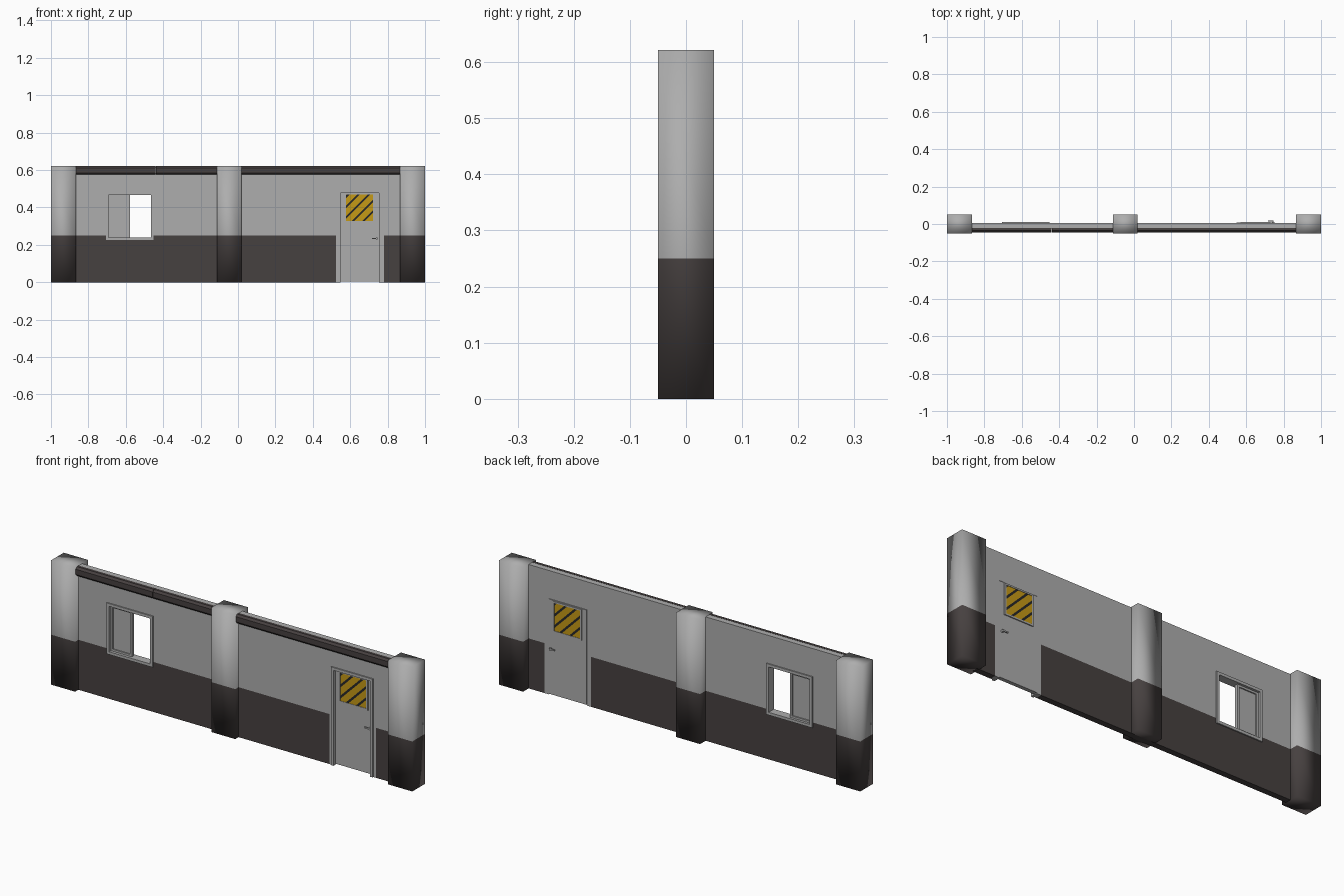
import bpy, bmesh, math
from mathutils import Vector

if "Cube" in bpy.data.objects:
    bpy.data.objects.remove(bpy.data.objects["Cube"])


def material(name, rgb):
    m = bpy.data.materials.new(name)
    m.diffuse_color = (*rgb, 1)
    m.use_nodes = True
    m.node_tree.nodes["Principled BSDF"].inputs["Base Color"].default_value = m.diffuse_color
    return m


LIGHT = material("light grey plaster", (0.42, 0.42, 0.42))
DARK = material("dark brown paint", (0.062, 0.052, 0.051))
YELLOW = material("warning yellow", (0.56, 0.32, 0.008))
BLACK = material("stripe black", (0.02, 0.02, 0.02))


def add_box(bm, x0, x1, y0, y1, z0, z1):
    v = bmesh.ops.create_cube(bm, size=1)["verts"]
    for p in v:
        p.co = Vector((x1 if p.co.x > 0 else x0,
                       y1 if p.co.y > 0 else y0,
                       z1 if p.co.z > 0 else z0))


def finish(bm, name, mats, rule=None, smooth=False):
    bmesh.ops.recalc_face_normals(bm, faces=bm.faces[:])
    for f in bm.faces:
        f.smooth = smooth
        if rule:
            f.material_index = rule(f.calc_center_median())
    me = bpy.data.meshes.new(name)
    bm.to_mesh(me)
    bm.free()
    for m in mats:
        me.materials.append(m)
    ob = bpy.data.objects.new(name, me)
    bpy.context.collection.objects.link(ob)
    return ob


def boxes(name, mat, *dims):
    bm = bmesh.new()
    for d in dims:
        add_box(bm, *d)
    return finish(bm, name, [mat])


def cut(bm, co, no):
    bmesh.ops.bisect_plane(bm, geom=bm.verts[:] + bm.edges[:] + bm.faces[:],
                           plane_co=co, plane_no=no)


def frame(name, mat, x0, x1, z0, z1, t, y0, y1, bottom=True):
    zb = z0 + t if bottom else z0
    parts = [(x0, x0 + t, y0, y1, zb, z1 - t), (x1 - t, x1, y0, y1, zb, z1 - t),
             (x0, x1, y0, y1, z1 - t, z1)]
    if bottom:
        parts.append((x0, x1, y0, y1, z0, z0 + t))
    return boxes(name, mat, *parts)


TOP, SPLIT = 0.622, 0.25

# Pillars: softly shaded boxes with a dark lower part
for side, x in (("left", -1), ("middle", -0.113), ("right", 0.867)):
    bm = bmesh.new()
    add_box(bm, x, x + 0.133, -0.05, 0.05, 0, TOP)
    cut(bm, (0, 0, SPLIT), (0, 0, 1))
    finish(bm, side + "_pillar", [LIGHT, DARK], lambda c: int(c.z < SPLIT), True)

# Wall panel with window and door openings, dark below the split
xs = [-0.88, -0.70, -0.457, 0.523, 0.545, 0.755, 0.78, 0.88]
zs = [0, 0.235, SPLIT, 0.47, 0.48, TOP - 0.002]
bm = bmesh.new()
grid = [[bm.verts.new((x, -0.009, z)) for z in zs] for x in xs]
for i in range(len(xs) - 1):
    for j in range(len(zs) - 1):
        window = i == 1 and j in (1, 2)
        door = i == 4 and j < 4
        if not (window or door):
            bm.faces.new((grid[i][j], grid[i + 1][j], grid[i + 1][j + 1], grid[i][j + 1]))
wall = finish(bm, "wall", [LIGHT, DARK],
              lambda c: int(c.z < SPLIT and not 0.523 < c.x < 0.78))
mod = wall.modifiers.new("thickness", "SOLIDIFY")
mod.thickness, mod.offset = 0.03, 0

# Dark rail along the top of the front, in three lengths
profile = [(-0.022, 0.621), (-0.036, 0.621), (-0.045, 0.611), (-0.045, 0.585),
           (-0.036, 0.575), (-0.022, 0.575)]
for n, (x0, x1) in enumerate(((-0.88, -0.441), (-0.439, -0.10), (0.01, 0.88))):
    bm = bmesh.new()
    f = bm.faces.new([bm.verts.new((x0, y, z)) for y, z in profile])
    ext = bmesh.ops.extrude_face_region(bm, geom=[f])["geom"]
    bmesh.ops.translate(bm, vec=(x1 - x0, 0, 0),
                        verts=[v for v in ext if isinstance(v, bmesh.types.BMVert)])
    bm.faces.new([bm.verts.new((x0, y, z)) for y, z in profile])
    bmesh.ops.remove_doubles(bm, verts=bm.verts[:], dist=1e-5)
    finish(bm, "top_rail_%d" % n, [DARK])

# Sliding window: frame, closed left pane, open right half
frame("window_frame", LIGHT, -0.707, -0.452, 0.225, 0.48, 0.014, -0.03, 0.012)
frame("window_sash", LIGHT, -0.693, -0.577, 0.239, 0.466, 0.010, -0.016, 0.0)
boxes("window_pane", LIGHT, (-0.684, -0.586, -0.010, -0.006, 0.248, 0.457))

# Door with frame
frame("door_frame", LIGHT, 0.535, 0.767, 0, 0.492, 0.014, -0.03, 0.003, False)
boxes("door", LIGHT, (0.547, 0.755, -0.012, 0.007, 0.004, 0.478))

# Handles on both sides of the door
for side, s, face in (("front", -1, -0.012), ("back", 1, 0.007)):
    tip, mid = face + s * 0.011, face + s * 0.007
    boxes(side + "_door_handle", LIGHT,
          (0.738, 0.746, *sorted((face, tip)), 0.228, 0.238),
          (0.716, 0.746, *sorted((mid, tip)), 0.230, 0.237))

# Striped warning plates with a thin border, on both sides
PERIOD, STRIPE = 0.056, 0.015
for side, s, face in (("front", -1, -0.012), ("back", 1, 0.007)):
    bm = bmesh.new()
    add_box(bm, 0.578, 0.722, *sorted((face, face + s * 0.003)), 0.328, 0.468)
    for k in range(-30, 60):
        for edge in (0, STRIPE):
            cut(bm, (k * PERIOD + edge, 0, 0), (1, 0, s))
    finish(bm, side + "_warning_plate", [YELLOW, BLACK],
           lambda c, s=s: int((c.x + s * c.z) % PERIOD < STRIPE))
    frame(side + "_plate_border", LIGHT, 0.570, 0.730, 0.320, 0.476, 0.008,
          *sorted((face, face + s * 0.005)))
